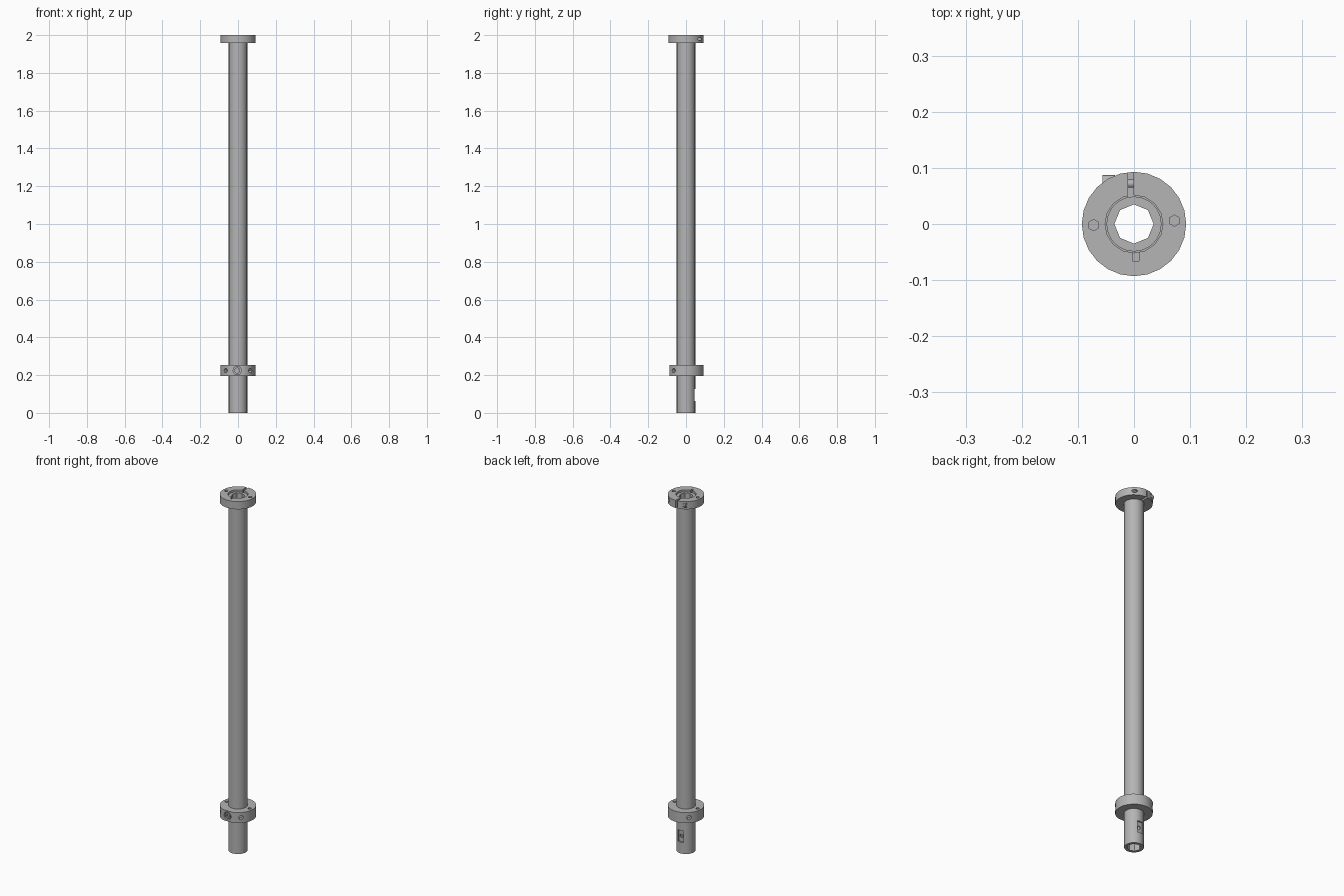
import bpy, bmesh, math
from mathutils import Matrix, Vector

cube = bpy.data.objects.get("Cube")
if cube:
    bpy.data.objects.remove(cube, do_unlink=True)

steel = bpy.data.materials.new("brushed steel grey")
steel.use_nodes = True
GREY = (0.46, 0.46, 0.46, 1)
steel.diffuse_color = GREY
steel.node_tree.nodes["Principled BSDF"].inputs["Base Color"].default_value = GREY


def finish(bm, name):
    bmesh.ops.recalc_face_normals(bm, faces=bm.faces)
    mesh = bpy.data.meshes.new(name)
    bm.to_mesh(mesh)
    bm.free()
    mesh.materials.append(steel)
    obj = bpy.data.objects.new(name, mesh)
    bpy.context.collection.objects.link(obj)
    return obj


def ring(name, outer, inner, low, high, sides, inner_sides):
    """Tube whose bore may have fewer sides than its outside."""
    obj = cylinder(name, (0, 0, (low + high) / 2), (0, 0, 1), outer, high - low, sides)
    bore = cylinder("bore", (0, 0, (low + high) / 2), (0, 0, 1), inner, high - low + 0.1, inner_sides)
    cut(obj, bore)
    return obj


def cylinder(name, centre, axis, radius, depth, sides=12):
    bm = bmesh.new()
    turn = Vector(axis).to_track_quat('Z', 'Y').to_matrix().to_4x4()
    bmesh.ops.create_cone(bm, cap_ends=True, segments=sides, radius1=radius, radius2=radius,
                          depth=depth, matrix=Matrix.Translation(centre) @ turn)
    return finish(bm, name)


def box(name, centre, size):
    bm = bmesh.new()
    bmesh.ops.create_cube(bm, size=1, matrix=Matrix.Translation(centre) @ Matrix.Diagonal((*size, 1)))
    return finish(bm, name)


def cut(obj, cutter):
    cutter.hide_render = True
    mod = obj.modifiers.new("cut", 'BOOLEAN')
    mod.operation = 'DIFFERENCE'
    mod.solver = 'EXACT'
    mod.object = cutter
    select(obj)
    bpy.ops.object.modifier_apply(modifier=mod.name)
    bpy.data.objects.remove(cutter, do_unlink=True)


def select(obj):
    bpy.ops.object.select_all(action='DESELECT')
    obj.select_set(True)
    bpy.context.view_layer.objects.active = obj


# Hollow shaft with a keyway and a cross hole near the foot
shaft = ring("shaft", 0.049, 0.035, 0, 1.99, 24, 8)
cut(shaft, box("keyway", (0, 0.052, 0.095), (0.034, 0.024, 0.065)))
cut(shaft, cylinder("pin_hole", (0, 0.045, 0.095), (0, 1, 0), 0.009, 0.04))

# Split clamp collar at the top
top_collar = ring("top_collar", 0.093, 0.0515, 1.957, 2, 24, 16)
cut(top_collar, box("split", (-0.006, 0.08, 1.98), (0.01, 0.07, 0.1)))
cut(top_collar, box("key_notch", (0.003, -0.055, 1.99), (0.011, 0.022, 0.03)))
for x, y in ((-0.072, -0.002), (0.072, 0.006)):
    cut(top_collar, cylinder("face_hole", (x, y, 2), (0, 0, 1), 0.01, 0.05, 6))
cut(top_collar, cylinder("clamp_hole", (0.07, 0.072, 1.979), (1, 0, 0), 0.009, 0.07))

# Clamp screw across the split, with a head standing proud at the back
clamp_screw = cylinder("clamp_screw", (-0.006, 0.072, 1.979), (1, 0, 0), 0.007, 0.06)
screw_head = cylinder("clamp_screw_head", (-0.045, 0.075, 1.979), (1, 0, 0), 0.0125, 0.022)
cut(screw_head, cylinder("socket", (-0.056, 0.075, 1.979), (1, 0, 0), 0.006, 0.012, 6))

# Lower collar with front flat, side flats and set screw holes
lower_collar = ring("lower_collar", 0.093, 0.047, 0.194, 0.253, 24, 16)
cut(lower_collar, box("front_flat", (0, -0.138, 0.224), (0.2, 0.1, 0.1)))
cut(lower_collar, cylinder("front_hole", (-0.004, -0.09, 0.224), (0, 1, 0), 0.022, 0.04, 16))
for angle in (-45, 135, -135):
    a = math.radians(angle)
    direction = Vector((math.cos(a), math.sin(a), 0))
    cut(lower_collar, cylinder("set_hole", direction * 0.09 + Vector((0, 0, 0.224)), direction, 0.012, 0.04))
for x in (-0.072, 0.072):
    cut(lower_collar, cylinder("face_hole", (x, 0, 0.253), (0, 0, 1), 0.01, 0.03, 6))

# Screw seated in the front of the lower collar
front_screw = cylinder("front_screw", (-0.004, -0.077, 0.224), (0, 1, 0), 0.016, 0.018)
cut(front_screw, cylinder("socket", (-0.004, -0.086, 0.224), (0, 1, 0), 0.008, 0.014, 6))

for obj in (shaft, top_collar, clamp_screw, screw_head, lower_collar, front_screw):
    select(obj)
    bpy.ops.object.shade_smooth_by_angle(angle=math.radians(30))
